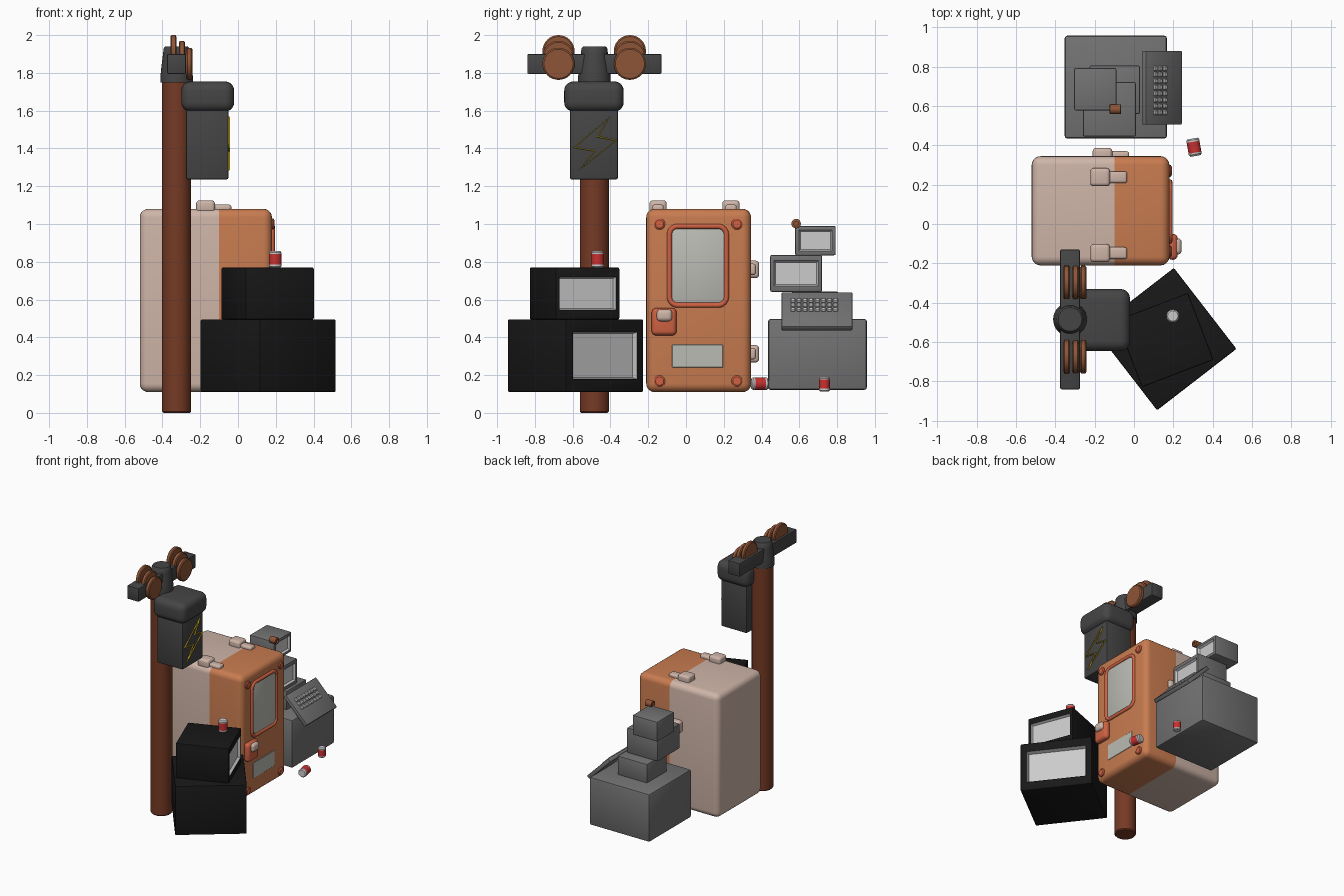
import bpy, bmesh
from math import pi, sin, cos, radians
from mathutils import Matrix, Vector

if "Cube" in bpy.data.objects:
    bpy.data.objects.remove(bpy.data.objects["Cube"])


def mat(name, *c):
    m = bpy.data.materials.new(name)
    m.diffuse_color = (*c, 1)
    m.use_nodes = True
    m.node_tree.nodes["Principled BSDF"].inputs["Base Color"].default_value = m.diffuse_color
    return m


ORANGE = mat("orange", .58, .2, .08)
CREAM = mat("cream", .62, .46, .39)
CORAL = mat("coral", .62, .12, .055)
RUST = mat("rust", .18, .042, .018)
COPPER = mat("copper", .27, .09, .038)
DARK = mat("dark_grey", .06, .06, .06)
BLACK = mat("black", .009, .009, .009)
GREY = mat("mid_grey", .17, .17, .17)
GLASS = mat("glass", .5, .5, .46)
SCREEN = mat("screen", .6, .6, .6)
RED = mat("red", .58, .03, .03)
YELLOW = mat("yellow", .7, .47, .01)


def finish(name, bm, mats, matrix=Matrix()):
    me = bpy.data.meshes.new(name)
    bmesh.ops.recalc_face_normals(bm, faces=bm.faces)
    bm.transform(matrix)
    bm.to_mesh(me)
    bm.free()
    for m in mats:
        me.materials.append(m)
    ob = bpy.data.objects.new(name, me)
    bpy.context.collection.objects.link(ob)
    bpy.ops.object.select_all(action='DESELECT')
    ob.select_set(True)
    bpy.context.view_layer.objects.active = ob
    bpy.ops.object.shade_smooth_by_angle(angle=radians(35))
    return ob


def box_bm(size, bevel, segs):
    bm = bmesh.new()
    bmesh.ops.create_cube(bm, size=1)
    bmesh.ops.scale(bm, vec=size, verts=bm.verts)
    if bevel:
        bmesh.ops.bevel(bm, geom=bm.edges[:], offset=bevel, segments=segs,
                        profile=.5, affect='EDGES')
    return bm


def box(name, lo, hi, m, bevel=.008, segs=2):
    lo, hi = Vector(lo), Vector(hi)
    return finish(name, box_bm(hi - lo, bevel, segs), [m],
                  Matrix.Translation((lo + hi) / 2))


def lathe(name, profile, mats, matrix, ids=None, n=32):
    """Revolve (radius, height) points round local z; ids give a material per band."""
    bm = bmesh.new()
    rings = [[bm.verts.new((r * cos(2 * pi * i / n), r * sin(2 * pi * i / n), z))
              for i in range(n)] for r, z in profile]
    for k, (a, b) in enumerate(zip(rings, rings[1:])):
        for i in range(n):
            f = bm.faces.new((a[i], a[(i + 1) % n], b[(i + 1) % n], b[i]))
            f.material_index = ids[k] if ids else 0
    bm.faces.new(rings[0])
    bm.faces.new(rings[-1])
    return finish(name, bm, mats, matrix)


def at(x, y, z, axis='Z', angle=0):
    return Matrix.Translation((x, y, z)) @ Matrix.Rotation(angle, 4, axis)


def tube(name, pts, radius, m):
    cu = bpy.data.curves.new(name, 'CURVE')
    cu.dimensions = '3D'
    cu.bevel_depth, cu.bevel_resolution = radius, 3
    sp = cu.splines.new('POLY')
    sp.points.add(len(pts) - 1)
    for p, co in zip(sp.points, pts):
        p.co = (*co, 1)
    sp.use_cyclic_u = True
    cu.materials.append(m)
    ob = bpy.data.objects.new(name, cu)
    bpy.context.collection.objects.link(ob)
    bpy.ops.object.select_all(action='DESELECT')
    ob.select_set(True)
    bpy.context.view_layer.objects.active = ob
    bpy.ops.object.convert(target='MESH')
    bpy.ops.object.shade_smooth_by_angle(angle=radians(50))


def monitor(name, center, size, m, my, mz, depth, angle=0):
    """Bevelled case with a recessed screen on its local +x side."""
    bm = box_bm(size, .008, 2)
    f = max(bm.faces, key=lambda f: f.calc_center_median().x + f.calc_area())
    for g in bm.faces:
        if g.normal.x > .99:
            f = g
    bmesh.ops.inset_region(bm, faces=[f], thickness=.01)
    for v in f.verts:
        v.co.y = (size[1] / 2 - my) * (1 if v.co.y > 0 else -1)
        v.co.z = (size[2] / 2 - mz) * (1 if v.co.z > 0 else -1)
    ring = bmesh.ops.inset_region(bm, faces=[f], thickness=.012, depth=-depth)['faces']
    for g in ring + [f]:
        g.material_index = 1
    finish(name, bm, [m, SCREEN], at(*center, 'Z', angle))


# cabinet: one rounded body, cream at the back and orange at the door end
bm = box_bm((.70, .555, .97), .045, 5)
bmesh.ops.bisect_plane(bm, geom=bm.verts[:] + bm.edges[:] + bm.faces[:],
                       plane_co=(.07, 0, 0), plane_no=(1, 0, 0))
for f in bm.faces:
    f.material_index = int(f.calc_center_median().x > .07)
finish("cabinet_body", bm, [CREAM, ORANGE], at(-.17, .067, .595))

# door window, its rounded frame, and lower plate
box("door_window", (.165, -.09, .57), (.184, .215, .985), GLASS, .008)
y0, y1, z0, z1, r = -.088, .214, .57, .988, .045
frame = []
for k, (cy, cz) in enumerate([(y1 - r, z1 - r), (y0 + r, z1 - r),
                              (y0 + r, z0 + r), (y1 - r, z0 + r)]):
    for i in range(7):
        a = pi / 2 * (k + i / 6)
        frame.append((.181, cy + r * cos(a), cz + r * sin(a)))
tube("window_frame", frame, .014, CORAL)
box("door_plate", (.17, -.073, .24), (.183, .195, .362), GLASS, .002, 1)

# door bolts
for y in (-.14, .27):
    for z in (.168, 1.0):
        lathe("door_bolt", [(.03, -.01), (.03, .008), (.022, .014)], [CORAL],
              at(.178, y, z, 'Y', pi / 2), n=24)

# door handle
box("handle_base", (.17, -.182, .41), (.222, -.05, .555), CORAL, .024, 4)
box("handle_grip", (.19, -.155, .485), (.242, -.073, .548), CREAM, .02, 4)

# latches on the top and on the +y side
for y in (-.148, .238):
    box("top_latch", (-.222, y - .046, 1.06), (-.122, y + .046, 1.125), CREAM, .018, 4)
    box("top_latch_tongue", (-.14, y - .03, 1.06), (-.035, y + .03, 1.103), CREAM, .013, 3)
for z in (.313, .76):
    box("side_latch", (-.21, .325, z - .046), (-.11, .387, z + .046), CREAM, .018, 4)
    box("side_latch_tongue", (-.13, .325, z - .03), (-.025, .37, z + .03), CREAM, .013, 3)

# utility pole, collar and cross arm
PX, PY = -.325, -.485
lathe("pole", [(.07, 0), (.077, .008), (.077, 1.76)], [RUST], at(PX, PY, 0))
lathe("pole_collar", [(.086, 1.75), (.086, 1.78), (.082, 1.82), (.072, 1.9),
                      (.068, 1.93), (.06, 1.94)], [DARK], at(PX, PY, 0))
box("cross_arm", (-.375, -.84, 1.795), (-.275, -.13, 1.9), DARK, .006)

# insulator discs, stepped outward and down
for y in (-.675, -.297):
    for x, z in ((-.342, 1.915), (-.297, 1.885), (-.258, 1.848)):
        lathe("insulator_disc", [(.077, -.016), (.085, -.01), (.085, .01), (.077, .016)],
              [COPPER], at(x, y, z, 'Y', pi / 2))

# transformer box with cap and bolt mark
box("transformer", (-.275, -.615, 1.235), (-.05, -.36, 1.66), DARK, .012)
box("transformer_cap", (-.3, -.645, 1.595), (-.02, -.33, 1.755), DARK, .05, 5)
tube("lightning_mark", [(-.049, y, z) for y, z in (
    (-.405, 1.565), (-.592, 1.405), (-.485, 1.387),
    (-.562, 1.288), (-.372, 1.443), (-.468, 1.462))], .006, YELLOW)

# black televisions
monitor("lower_television", (.16, -.585, .303), (.51, .52, .385), BLACK, .045, .068, .03,
        radians(37.7))
monitor("upper_television", (.157, -.59, .632), (.39, .364, .275), BLACK, .022, .05, .02,
        radians(21))

# grey computer stack
box("computer_base", (-.352, .435, .122), (.167, .957, .497), GREY, .012)
box("stack_riser", (-.225, .56, .49), (.03, .805, .642), GREY, .006)
monitor("middle_monitor", (-.125, .583, .738), (.27, .275, .195), GREY, .02, .03, .015)
monitor("top_monitor", (-.197, .685, .912), (.215, .215, .155), GREY, .02, .022, .015)
lathe("copper_knob", [(.012, -.026), (.018, -.03), (.025, -.027), (.025, .027), (.018, .03),
                      (.012, .03), (.012, .02)], [COPPER, CORAL],
      at(-.095, .583, 1.002, 'Y', pi / 2), [0, 0, 0, 0, 0, 1], 24)

# leaning keyboard and its keys
lean = at(.1425, .693, .5375, 'Y', pi / 4)
finish("keyboard", box_bm((.26, .375, .03), .005, 2), [GREY], lean)
for i in range(3):
    for j in range(8):
        finish("key", box_bm((.027, .026, .016), .005, 1), [SCREEN],
               lean @ Matrix.Translation((-.03 + (i - 1) * .034, -.014 + (j - 3.5) * .032, .017)))


# drink cans
def can(matrix, s=1):
    prof = [(.026, -.045), (.033, -.038), (.033, -.028), (.033, .028),
            (.033, .036), (.026, .045)]
    lathe("drink_can", [(r * s, z * s) for r, z in prof], [SCREEN, RED], matrix,
          [0, 0, 1, 0, 0], 24)


can(at(.197, -.468, .813))
can(at(.305, .39, .155, 'Z', radians(10)) @ Matrix.Rotation(pi / 2, 4, 'X'))
can(at(.215, .733, .152), .85)
